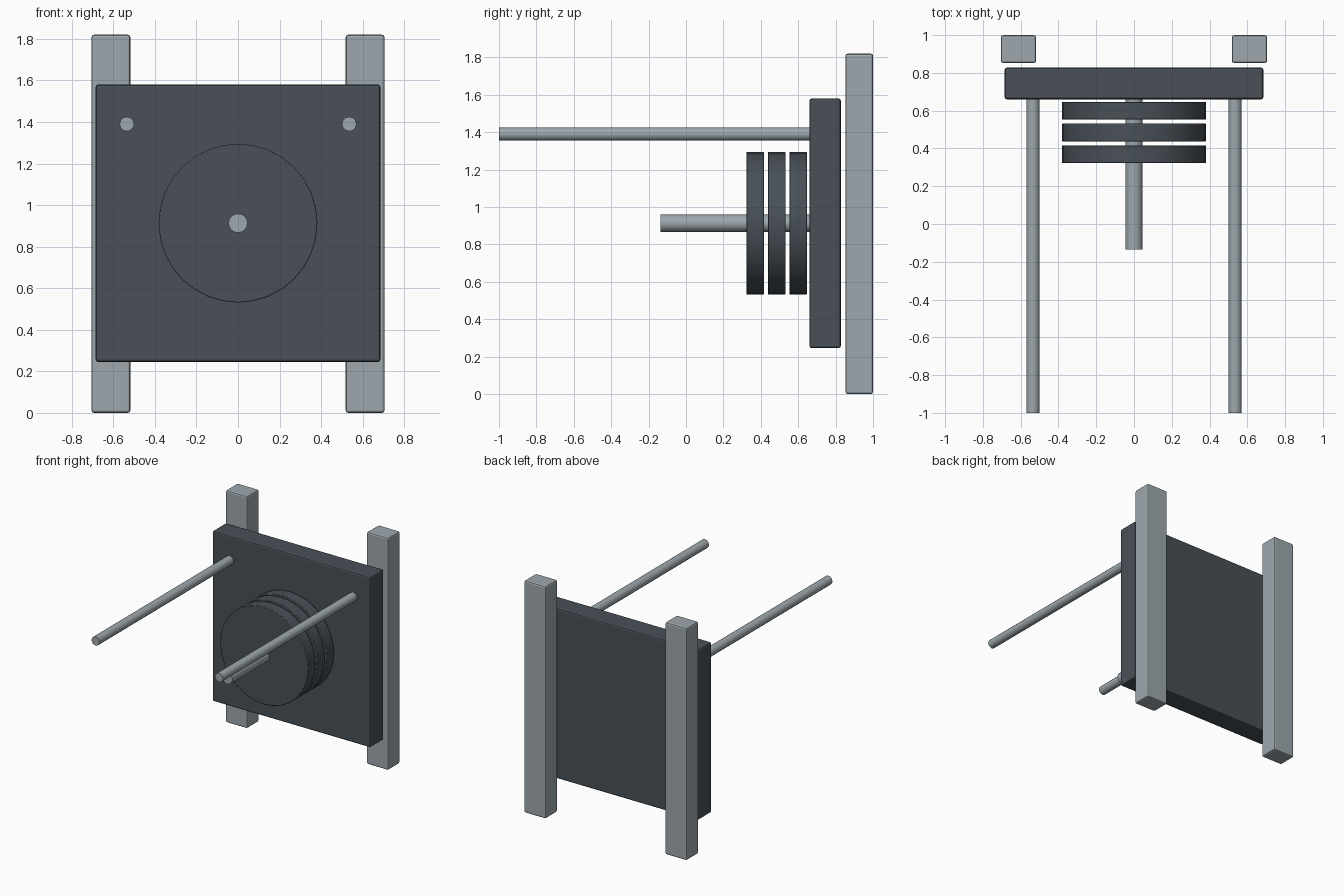
import bpy
from math import radians

cube = bpy.data.objects.get("Cube")
if cube:
    bpy.data.objects.remove(cube, do_unlink=True)


def material(name, colour):
    mat = bpy.data.materials.new(name)
    mat.use_nodes = True
    mat.diffuse_color = (*colour, 1)
    mat.node_tree.nodes["Principled BSDF"].inputs["Base Color"].default_value = (*colour, 1)
    return mat


steel = material("light_steel", (0.34, 0.39, 0.42))
dark = material("dark_slate", (0.065, 0.08, 0.095))


def finish(name, mat, bevel):
    obj = bpy.context.object
    obj.name = name
    obj.data.materials.append(mat)
    if bevel:
        mod = obj.modifiers.new("soft_edges", "BEVEL")
        mod.width = bevel
        mod.segments = 2
        mod.limit_method = "ANGLE"
        mod.angle_limit = radians(40)
    return obj


def box(name, low, high, mat, bevel=0.012):
    centre = [(a + b) / 2 for a, b in zip(low, high)]
    bpy.ops.mesh.primitive_cube_add(size=1, location=centre)
    obj = bpy.context.object
    obj.scale = [b - a for a, b in zip(low, high)]
    bpy.ops.object.transform_apply(location=False, rotation=False, scale=True)
    return finish(name, mat, bevel)


def cylinder(name, x, z, y_front, y_back, radius, sides, mat, bevel=0):
    # Cylinder lying along the front-to-back axis
    bpy.ops.mesh.primitive_cylinder_add(
        vertices=sides, radius=radius, depth=y_back - y_front,
        location=(x, (y_front + y_back) / 2, z), rotation=(radians(90), 0, 0))
    bpy.ops.object.shade_smooth_by_angle(angle=radians(35))
    return finish(name, mat, bevel)


# Square backing plate
box("back_plate", (-0.685, 0.66, 0.245), (0.685, 0.828, 1.58), dark)

# Upright posts and long guide rods, one pair per side
for side, s in (("left", 1), ("right", -1)):
    x_low, x_high = sorted((s * 0.518, s * 0.705))
    box(side + "_post", (x_low, 0.852, 0), (x_high, 1.0, 1.82), steel)
    cylinder(side + "_rod", s * 0.535, 1.39, -1.0, 0.67, 0.035, 12, steel)

# Central spindle carrying three discs
cylinder("spindle", 0, 0.913, -0.135, 0.67, 0.046, 16, steel)
for i in range(3):
    front = 0.323 + i * 0.115
    cylinder("disc_%d" % (i + 1), 0, 0.913, front, front + 0.093, 0.382, 32, dark, 0.004)
